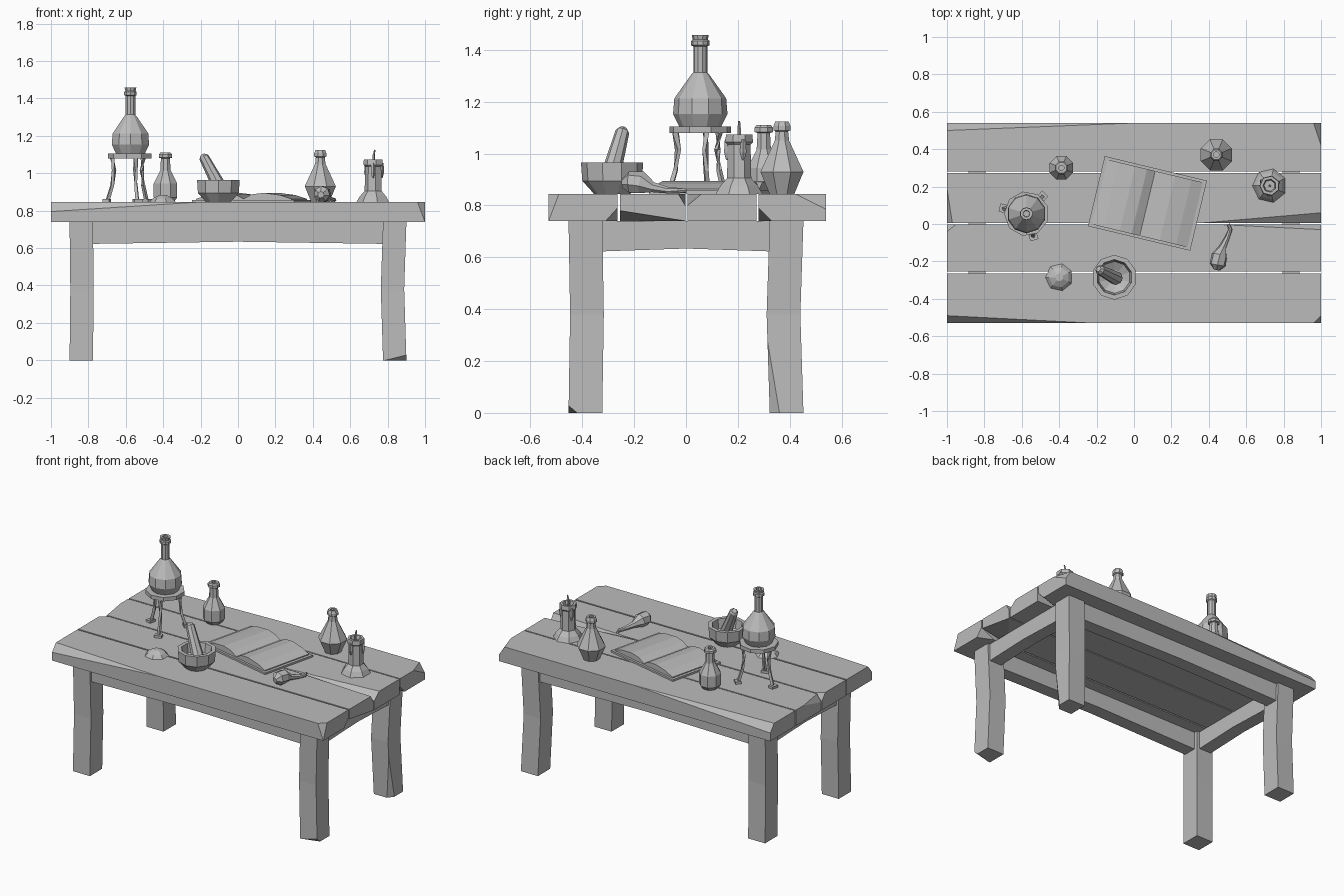
import bpy, bmesh, math
from mathutils import Vector, Matrix

default_cube = bpy.data.objects.get("Cube")
if default_cube:
    bpy.data.objects.remove(default_cube, do_unlink=True)

TOP, UNDER = 0.845, 0.74

grey = bpy.data.materials.new("plain grey")
grey.use_nodes = True
colour = (0.5, 0.5, 0.5, 1)
grey.diffuse_color = colour
grey.node_tree.nodes["Principled BSDF"].inputs["Base Color"].default_value = colour


def finish(bm, name, location=(0, 0, 0), turn=0):
    """Turn a bmesh into a flat shaded object."""
    bmesh.ops.recalc_face_normals(bm, faces=bm.faces)
    mesh = bpy.data.meshes.new(name)
    bm.to_mesh(mesh)
    bm.free()
    mesh.materials.append(grey)
    obj = bpy.data.objects.new(name, mesh)
    obj.location = location
    obj.rotation_euler.z = math.radians(turn)
    bpy.context.collection.objects.link(obj)
    return obj


def skin(bm, rings, closed=False):
    """Bridge a list of point rings, capping the ends unless closed."""
    loops = [[bm.verts.new(p) for p in ring] for ring in rings]
    pairs = list(zip(loops, loops[1:]))
    if closed:
        pairs.append((loops[-1], loops[0]))
    else:
        bm.faces.new(loops[0])
        bm.faces.new(loops[-1])
    for low, high in pairs:
        count = len(low)
        for i in range(count):
            j = (i + 1) % count
            bm.faces.new((low[i], low[j], high[j], high[i]))


def chip(bm, *points):
    """Slice off the corner lying beyond the plane through three points."""
    a, b, c = (Vector(p) for p in points)
    normal = (b - a).cross(c - a).normalized()
    middle = sum((v.co for v in bm.verts), Vector()) / len(bm.verts)
    if (middle - a).dot(normal) > 0:
        normal = -normal
    parts = list(bm.verts) + list(bm.edges) + list(bm.faces)
    bmesh.ops.bisect_plane(bm, geom=parts, plane_co=a, plane_no=normal, clear_outer=True)
    bmesh.ops.holes_fill(bm, edges=[e for e in bm.edges if e.is_boundary], sides=0)


def rectangle(x, y, width, depth, z):
    return [(x + sx * width / 2, y + sy * depth / 2, z)
            for sx, sy in ((-1, -1), (1, -1), (1, 1), (-1, 1))]


def lathe(name, profile, x, y, z=TOP, sides=8, closed=False):
    """Revolve (radius, height) pairs around a vertical axis."""
    bm = bmesh.new()
    angles = [math.tau * (i + 0.5) / sides for i in range(sides)]
    skin(bm, [[(r * math.cos(a), r * math.sin(a), h) for a in angles]
              for r, h in profile], closed)
    return finish(bm, name, (x, y, z))


def tube(name, path, radii, sides=6):
    """Sweep a polygon of changing radius along a path."""
    bm = bmesh.new()
    path = [Vector(p) for p in path]
    rings = []
    for i, p in enumerate(path):
        along = path[min(i + 1, len(path) - 1)] - path[max(i - 1, 0)]
        spin = Vector((0, 0, 1)).rotation_difference(along)
        rings.append([p + spin @ Vector((radii[i] * math.cos(math.tau * k / sides),
                                         radii[i] * math.sin(math.tau * k / sides), 0))
                      for k in range(sides)])
    skin(bm, rings)
    return finish(bm, name)


# Table top: four worn planks with chipped corners
planks = {
    "front_plank": (-0.53, -0.265, [
        ((-1, -0.49, TOP), (-0.22, -0.53, TOP), (-1, -0.53, TOP - 0.05)),
        ((0.96, -0.53, TOP), (1, -0.49, TOP), (1, -0.53, UNDER)),
        ((1, -0.265, UNDER + 0.05), (1, -0.31, UNDER), (0.9, -0.265, UNDER))]),
    "front_middle_plank": (-0.255, -0.002, [
        ((1, -0.03, TOP), (0.4, 0, TOP), (1, 0, TOP - 0.05)),
        ((-1, -0.04, TOP), (-0.95, 0, TOP), (-1, 0, TOP - 0.05)),
        ((1, -0.255, UNDER + 0.04), (1, 0, UNDER), (0.8, -0.255, UNDER))]),
    "back_middle_plank": (0.006, 0.272, [
        ((1, 0.06, TOP), (0.3, 0, TOP), (1, 0, TOP - 0.05)),
        ((-1, 0.19, TOP), (-0.97, 0, TOP), (-1, 0, TOP - 0.05))]),
    "back_plank": (0.28, 0.54, [
        ((-1, 0.5, TOP), (0, 0.54, TOP), (-1, 0.54, TOP - 0.05)),
        ((0.96, 0.54, TOP), (1, 0.42, TOP), (1, 0.54, TOP - 0.06)),
        ((1, 0.28, UNDER + 0.05), (1, 0.33, UNDER), (0.85, 0.28, UNDER))]),
}
for name, (near, far, chips) in planks.items():
    bm = bmesh.new()
    skin(bm, [rectangle(0, (near + far) / 2, 2, far - near, z) for z in (UNDER, TOP)])
    for points in chips:
        chip(bm, *points)
    finish(bm, name)

# Legs: slightly bent posts
for side, sx in (("left", 1), ("right", -1)):
    for end, sy in (("front", -1), ("back", 1)):
        bm = bmesh.new()
        bend = -0.012 if sx > 0 else 0.004
        lean = -0.012 if sy > 0 else 0.006
        skin(bm, [rectangle(sx * 0.838 + bend * k, sy * 0.388 + lean * k, 0.125, 0.13, z)
                  for z, k in ((0, 0), (0.38, 1), (UNDER, 0))])
        if sx > 0 and sy < 0:
            chip(bm, (0.78, -0.455, 0), (0.9, -0.455, 0.03), (0.9, -0.42, 0))
        if sx > 0 and sy > 0:
            chip(bm, (0.9, 0.32, 0.32), (0.9, 0.36, 0), (0.87, 0.32, 0))
        finish(bm, f"{end}_{side}_leg")


# Aprons: rails with a shallow arch underneath
def apron(name, length, location, turn):
    bm = bmesh.new()
    skin(bm, [[(x, -0.045, low), (x, 0.045, low), (x, 0.045, UNDER), (x, -0.045, UNDER)]
              for x, low in ((-length / 2, 0.622), (0, 0.634), (length / 2, 0.622))])
    finish(bm, name, location, turn)


for name, s in (("front", -1), ("back", 1)):
    apron(name + "_apron", 1.6, (0, s * 0.39, 0), 0)
for name, s in (("right", -1), ("left", 1)):
    apron(name + "_apron", 0.7, (s * 0.84, 0, 0), 90)

# Tripod stand with its flask
SX, SY = -0.575, 0.055
lathe("stand_ring", [(0.08, 0.235), (0.12, 0.235), (0.12, 0.26), (0.08, 0.26)],
      SX, SY, sides=9, closed=True)
for n, degrees in enumerate((167, 47, -73)):
    a = math.radians(degrees)
    path = [(SX + r * math.cos(a), SY + r * math.sin(a), TOP + h)
            for r, h in ((0.1, 0.24), (0.09, 0.17), (0.1, 0.09), (0.125, 0.01))]
    tube(f"stand_leg_{n}", path, [0.015, 0.012, 0.011, 0.012], 4)
    bm = bmesh.new()
    skin(bm, [rectangle(0.13, 0, 0.035, 0.045, z) for z in (0, 0.016)])
    finish(bm, f"stand_foot_{n}", (SX, SY, TOP), degrees)
lathe("large_flask", [(0.075, 0), (0.105, 0.06), (0.1, 0.12), (0.036, 0.21), (0.027, 0.22),
                      (0.027, 0.32), (0.035, 0.325), (0.035, 0.342), (0.029, 0.347),
                      (0.033, 0.365), (0.018, 0.365), (0.016, 0.3)],
      SX, SY, TOP + 0.248, sides=10)

# Small bottles
lathe("round_bottle", [(0.048, 0), (0.068, 0.025), (0.068, 0.1), (0.03, 0.17), (0.026, 0.235),
                       (0.038, 0.238), (0.038, 0.255), (0.03, 0.265), (0.015, 0.265),
                       (0.015, 0.2)], -0.388, 0.3)
lathe("cone_flask", [(0.052, 0), (0.09, 0.085), (0.03, 0.205), (0.026, 0.24), (0.035, 0.245),
                     (0.035, 0.262), (0.028, 0.278), (0.015, 0.278), (0.015, 0.2)], 0.44, 0.37)

# Candle with a melted foot, drips and a wick
CX, CY = 0.725, 0.205
lathe("candle", [(0.092, 0), (0.075, 0.03), (0.048, 0.06), (0.045, 0.19), (0.055, 0.2),
                 (0.052, 0.228), (0.036, 0.228), (0.03, 0.205)], CX, CY, sides=7)
for n, degrees in enumerate((20, 150, 265)):
    a = math.radians(degrees)
    x, y = CX + 0.046 * math.cos(a), CY + 0.046 * math.sin(a)
    tube(f"wax_drip_{n}", [(x, y, TOP + 0.13), (x, y, TOP + 0.16), (x, y, TOP + 0.21)],
         [0.005, 0.013, 0.01], 5)
tube("wick", [(CX, CY, TOP + 0.2), (CX, CY, TOP + 0.25), (CX + 0.006, CY, TOP + 0.28)],
     [0.007, 0.007, 0.004], 5)

# Mortar and pestle
lathe("mortar", [(0.07, 0), (0.115, 0.05), (0.12, 0.12), (0.095, 0.12), (0.085, 0.06),
                 (0.04, 0.035)], -0.105, -0.285, sides=10)
tube("pestle", [(-0.085, -0.295, TOP + 0.05), (-0.095, -0.29, TOP + 0.075),
                (-0.182, -0.245, TOP + 0.24), (-0.19, -0.24, TOP + 0.25)],
     [0.024, 0.038, 0.027, 0.016], 8)

# Open book: cover board and two curved page blocks
bm = bmesh.new()
skin(bm, [rectangle(0, 0, 0.562, 0.385, z) for z in (0, 0.012)])
finish(bm, "book_cover", (0.072, 0.11, TOP), -13.5)
half = [(0.262, 0.018), (0.2, 0.038), (0.11, 0.05), (0.045, 0.042)]
page_line = [(-u, h) for u, h in half] + [(0, 0.018)] + half[::-1]
bm = bmesh.new()
skin(bm, [[(u, y, z) for u, h in page_line for z in (h,)] + [(0.262, y, 0.01), (-0.262, y, 0.01)]
          for y in (-0.178, 0.178)])
finish(bm, "book_pages", (0.072, 0.11, TOP), -13.5)

# Bulb with a long bent neck, lying on its side
tube("lying_bulb", [(0.443, -0.245, TOP + 0.04), (0.448, -0.218, TOP + 0.043),
                    (0.456, -0.17, TOP + 0.042), (0.474, -0.125, TOP + 0.025),
                    (0.5, -0.07, TOP + 0.014), (0.515, -0.03, TOP + 0.012),
                    (0.505, 0, TOP + 0.012)],
     [0.018, 0.044, 0.044, 0.02, 0.013, 0.011, 0.008], 7)

# Little heap of powder
lathe("powder_heap", [(0.074, 0), (0.055, 0.02), (0.022, 0.038)], -0.4, -0.285, sides=7)
